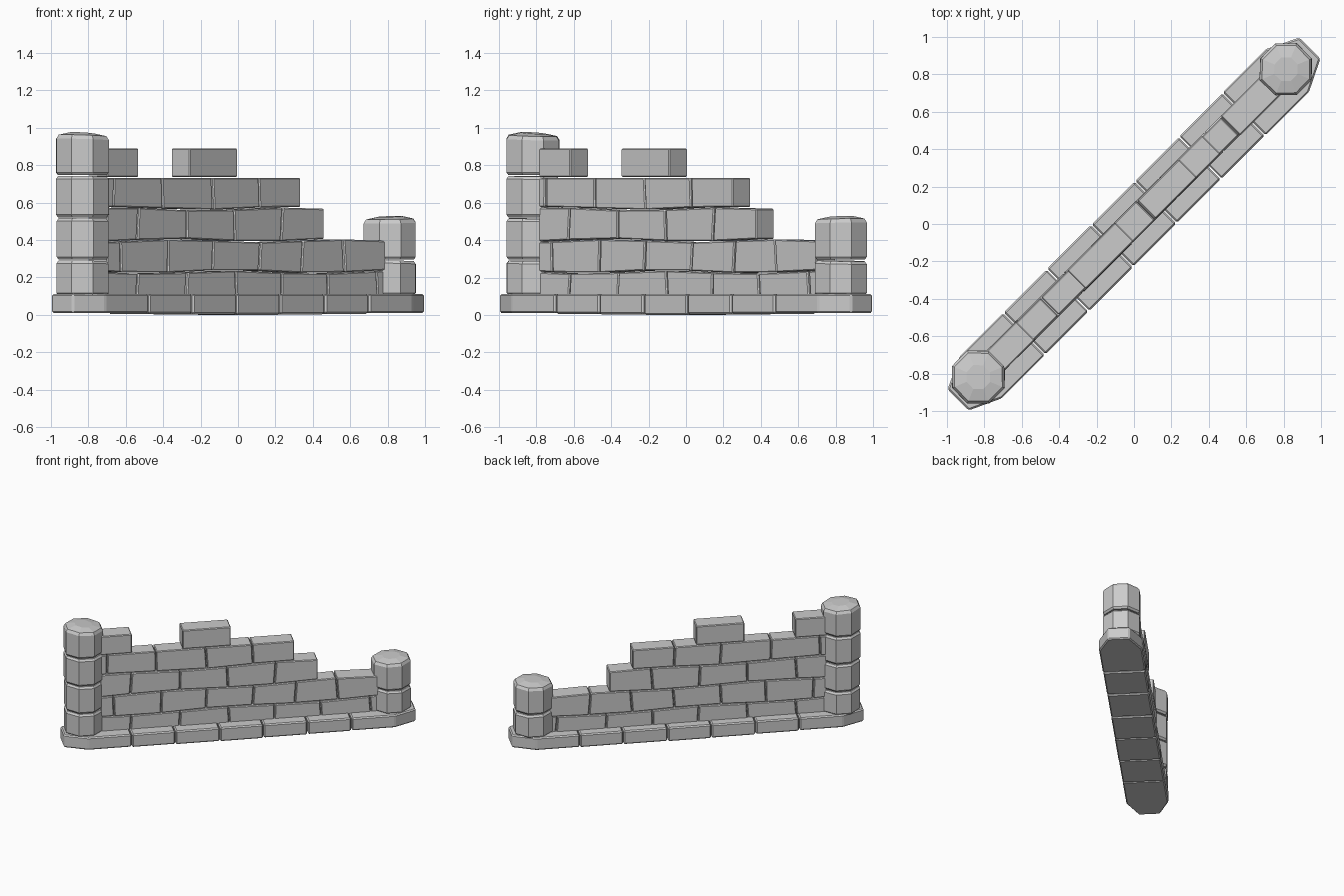
import bpy, bmesh, math, random
from mathutils import Matrix

if "Cube" in bpy.data.objects:
    bpy.data.objects.remove(bpy.data.objects["Cube"])

random.seed(4)
TURN = Matrix.Rotation(math.radians(45), 4, 'Z')   # wall runs diagonally


def loft(name, rings, bevel=0.0):
    """Closed solid through stacked rings of (along, across, z) points."""
    bm = bmesh.new()
    vs = [[bm.verts.new(p) for p in r] for r in rings]
    n = len(vs[0])
    for a, b in zip(vs, vs[1:]):
        for i in range(n):
            j = (i + 1) % n
            bm.faces.new((a[i], a[j], b[j], b[i]))
    bm.faces.new(vs[0][::-1])
    bm.faces.new(vs[-1])
    bmesh.ops.recalc_face_normals(bm, faces=bm.faces[:])
    if bevel:
        bmesh.ops.bevel(bm, geom=bm.edges[:], offset=bevel, segments=1,
                        affect='EDGES', clamp_overlap=True)
    bm.transform(TURN)
    me = bpy.data.meshes.new(name)
    bm.to_mesh(me)
    bm.free()
    ob = bpy.data.objects.new(name, me)
    bpy.context.collection.objects.link(ob)
    return ob


# Plinth: seven slabs, the end ones tapered
joints = [-1.16, -0.83, -0.5, -0.165, 0.165, 0.5, 0.83, 1.16]
G, W = 0.003, 0.16
for i, (a, b) in enumerate(zip(joints, joints[1:])):
    a, b = a + G, b - G
    w = W + random.uniform(-0.003, 0.003)
    z0 = (0.01, 0.006, 0.003, 0.0, 0.003, 0.006, 0.01)[i]
    if i == 0:
        pts = [(-1.329, -0.08), (-1.16, -w), (b, -w), (b, w), (-1.16, w), (-1.329, 0.08)]
    elif i == 6:
        pts = [(a, -w), (1.16, -w), (1.329, -0.08), (1.329, 0.08), (1.16, w), (a, w)]
    else:
        pts = [(a, -w), (b, -w), (b, w), (a, w)]
    loft("plinth_slab", [[(u, v, z) for u, v in pts] for z in (z0, 0.112)], 0.009)

# Wall courses: running bond, stepped down toward the right
levels = [0.10, 0.23, 0.398, 0.568, 0.735, 0.892]
L = -1.054
courses = [
    [[L, -0.82, -0.45, -0.08, 0.265, 0.615, 0.99, 1.054]],
    [[L, -0.95, -0.59, -0.25, 0.105, 0.425, 0.74, 1.054]],
    [[L, -0.82, -0.45, -0.09, 0.27, 0.595]],
    [[L, -1.0, -0.63, -0.25, 0.10, 0.418]],
    [[L, -0.81], [-0.432, -0.062]],
]


def level(row, u):
    """Slightly uneven bed joint height."""
    wob = 0.008 * math.sin(5 * u + 2.1 * row) if row in (1, 2, 3) else 0
    return levels[row] + wob


for row, runs in enumerate(courses):
    for run in runs:
        lean = [0] + [random.uniform(-0.008, 0.008) for _ in run[1:-1]] + [0]
        for k in range(len(run) - 1):
            h = 0.07 + random.uniform(-0.004, 0.004)
            a, b, la, lb = run[k] + G, run[k + 1] - G, lean[k], lean[k + 1]
            rings = []
            for top in (0, 1):
                s = 1 if top else -1
                ends = [(a + s * la, level(row + top, a) - s * 0.002),
                        (b + s * lb, level(row + top, b) - s * 0.002)]
                (ua, za), (ub, zb) = ends
                rings.append([(ua, 0.007 - h, za), (ub, 0.007 - h, zb),
                              (ub, 0.007 + h, zb), (ua, 0.007 + h, za)])
            loft("wall_brick", rings, 0.006)


# Octagonal pillars made of stacked drums, the top one domed
def drum(cu, cv, z0, z1, cap):
    prof = [(z0 + 0.003, 0.92), (z0 + 0.018, 1.0)]
    if cap:
        prof += [(z1 - 0.035, 1.0), (z1 - 0.014, 0.91), (z1, 0.45)]
    else:
        prof += [(z1 - 0.018, 1.0), (z1 - 0.003, 0.92)]
    tilt = random.uniform(-0.04, 0.04)
    rad = [0.151 + random.uniform(-0.003, 0.003) for _ in range(8)]
    rings = []
    for z, s in prof:
        ring = []
        for i in range(8):
            t = math.radians(22.5 + 45 * i)
            dz = tilt * rad[i] * math.cos(t) if z > z0 + 0.1 else 0
            ring.append((cu + s * rad[i] * math.cos(t), cv + s * rad[i] * math.sin(t), z + dz))
        rings.append(ring)
    loft("pillar_drum", rings)


for cu, zs in ((-1.167, [0.10, 0.292, 0.518, 0.744, 0.972]),
               (1.16, [0.10, 0.292, 0.526])):
    for i in range(len(zs) - 1):
        drum(cu, 0.01, zs[i], zs[i + 1], i == len(zs) - 2)
